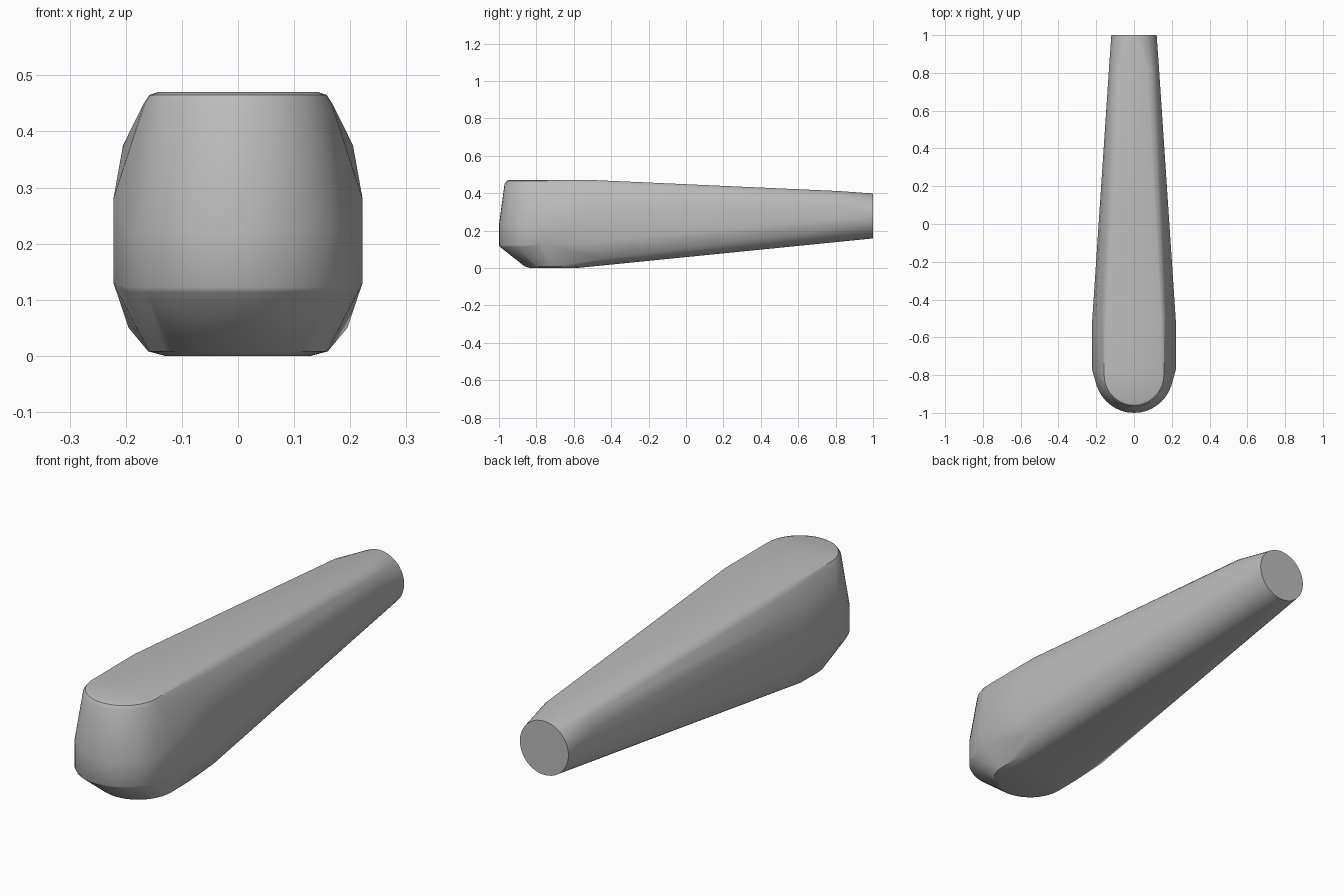
import bpy, bmesh
from math import sin, cos, pi, radians

cube = bpy.data.objects.get("Cube")
if cube:
    bpy.data.objects.remove(cube)

grey = bpy.data.materials.new("plain grey")
grey.use_nodes = True
colour = (0.5, 0.5, 0.5, 1)
grey.diffuse_color = colour
grey.node_tree.nodes["Principled BSDF"].inputs["Base Color"].default_value = colour

bm = bmesh.new()


def nose_arc(half_width, front, centre, z, steps=20):
    """Half ellipse in plan, rounding the front end at one height."""
    for i in range(steps + 1):
        a = pi * i / steps
        bm.verts.new((half_width * cos(a), centre - (centre - front) * sin(a), z))


def mirrored(points):
    """Shoulder points repeated on the left and right."""
    for x, y, z in points:
        for side in (-1, 1):
            bm.verts.new((side * x, y, z))


# Rounded nose: half width, front y, centre y, height
for arc in ((0.143, -0.945, -0.80, 0.47), (0.158, -0.960, -0.80, 0.465),
            (0.168, -0.970, -0.80, 0.45), (0.208, -1.0, -0.79, 0.23),
            (0.208, -1.0, -0.79, 0.122), (0.204, -0.995, -0.79, 0.113),
            (0.16, -0.862, -0.70, 0.008), (0.13, -0.835, -0.70, 0.0)):
    nose_arc(*arc)

# Broad body: widest side panels, top edge and underside edge
mirrored([(0.222, -0.77, 0.28), (0.222, -0.77, 0.13),
          (0.222, -0.52, 0.27), (0.222, -0.52, 0.13),
          (0.205, -0.52, 0.375), (0.168, -0.50, 0.45),
          (0.158, -0.50, 0.465), (0.143, -0.50, 0.47),
          (0.195, -0.45, 0.05), (0.16, -0.58, 0.009), (0.12, -0.58, 0.0)])

# Shoulders where the flat top runs out near the tip
mirrored([(0.07, 0.82, 0.411), (0.095, 0.82, 0.402),
          (0.112, 0.83, 0.385), (0.132, 0.83, 0.33)])

# Round tip
for i in range(40):
    a = 2 * pi * i / 40
    bm.verts.new((0.12 * cos(a), 1, 0.278 + 0.12 * sin(a)))

# Wrap the sections in one tight skin
hull = bmesh.ops.convex_hull(bm, input=bm.verts)
loose = {v for v in hull["geom_interior"] + hull["geom_unused"]
         if isinstance(v, bmesh.types.BMVert)}
bmesh.ops.delete(bm, geom=list(loose), context="VERTS")
bmesh.ops.dissolve_limit(bm, angle_limit=radians(0.5), verts=bm.verts, edges=bm.edges)
bmesh.ops.recalc_face_normals(bm, faces=bm.faces)

mesh = bpy.data.meshes.new("tapered_handle")
bm.to_mesh(mesh)
bm.free()
mesh.materials.append(grey)
handle = bpy.data.objects.new("tapered_handle", mesh)
bpy.context.collection.objects.link(handle)

bpy.context.view_layer.objects.active = handle
handle.select_set(True)
bpy.ops.object.shade_smooth_by_angle(angle=radians(30))
